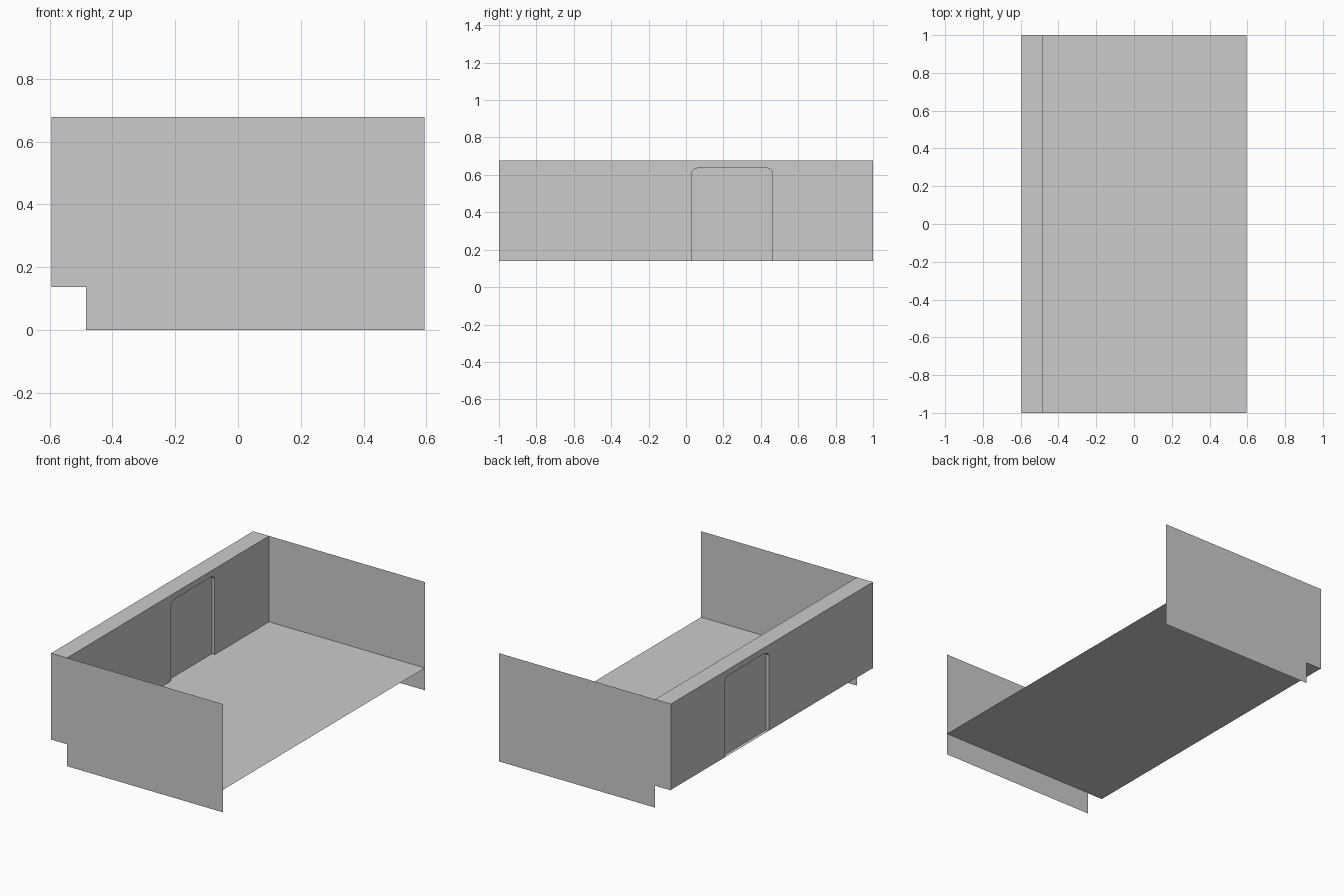
import bpy

if "Cube" in bpy.data.objects:
    bpy.data.objects.remove(bpy.data.objects["Cube"])

W, L = 0.595, 1.0            # half width, half length
WALL_IN = -0.485             # inner face of the thick wall
FLOOR, TOP = 0.14, 0.678
RECESS = 0.02


def make(name, verts, faces):
    me = bpy.data.meshes.new(name)
    me.from_pydata(verts, [], faces)
    me.update()
    ob = bpy.data.objects.new(name, me)
    bpy.context.collection.objects.link(ob)
    return ob


def prism_x(name, profile, x0, x1):
    """Extrude a counter-clockwise (y, z) outline from x0 to x1."""
    n = len(profile)
    verts = [(x, y, z) for x in (x0, x1) for y, z in profile]
    faces = [tuple(range(n - 1, -1, -1)), tuple(range(n, 2 * n))]
    faces += [(i, (i + 1) % n, (i + 1) % n + n, i + n) for i in range(n)]
    return make(name, verts, faces)


# Floor sheet
make("floor", [(-W, -L, FLOOR), (W, -L, FLOOR), (W, L, FLOOR), (-W, L, FLOOR)],
     [(0, 1, 2, 3)])

# Notched end panels, thin sheets at both ends
outline = [(WALL_IN, 0), (W, 0), (W, TOP), (-W, TOP), (-W, 0.137), (WALL_IN, 0.137)]
for name, y in (("front_panel", -L), ("back_panel", L)):
    order = range(6) if y < 0 else range(5, -1, -1)
    make(name, [(x, y, z) for x, z in outline], [tuple(order)])

# Door outline with softened top corners, left foot up and over to right foot
door = [(0.03, FLOOR), (0.03, 0.615), (0.043, 0.63), (0.07, 0.64),
        (0.43, 0.64), (0.452, 0.63), (0.462, 0.615), (0.462, FLOOR)]

# Thick side wall with the doorway cut into its profile
prism_x("side_wall", [(-L, FLOOR)] + door + [(L, FLOOR), (L, TOP), (-L, TOP)],
        -W, WALL_IN)

# Door slab set back from both wall faces
prism_x("door", door[::-1], -W + RECESS, WALL_IN - RECESS)
